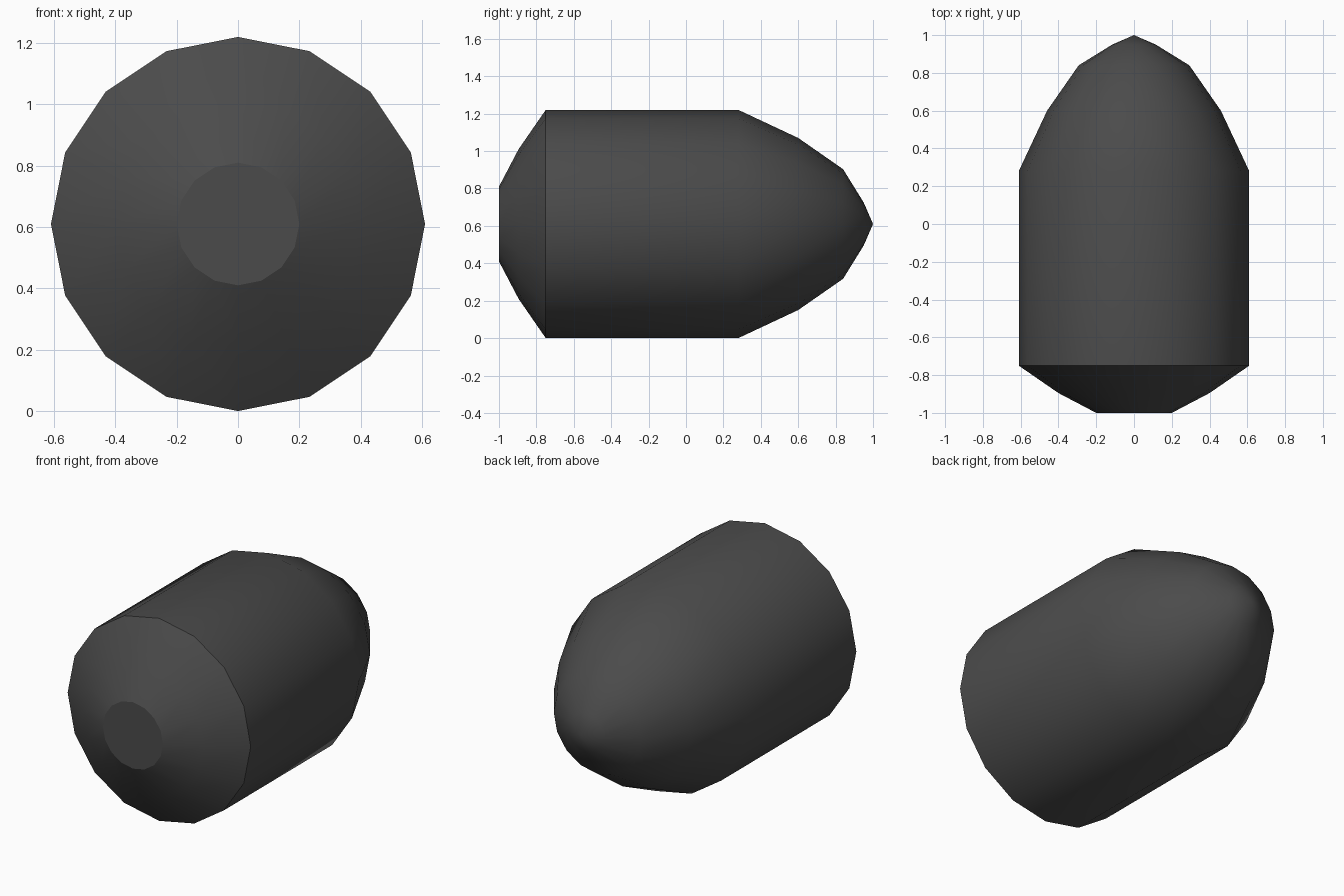
import bpy, bmesh, math

if "Cube" in bpy.data.objects:
    bpy.data.objects.remove(bpy.data.objects["Cube"])

SIDES = 16
R = 0.61  # body radius, also height of the axis

# (y, radius) from the rear cap to the nose
profile = [(-1.0, 0.20), (-0.895, 0.40), (-0.75, R), (0.28, R),
           (0.60, 0.46), (0.84, 0.293), (0.95, 0.115)]

mat = bpy.data.materials.new("dark grey")
mat.diffuse_color = (0.07, 0.07, 0.07, 1)
mat.use_nodes = True
mat.node_tree.nodes["Principled BSDF"].inputs["Base Color"].default_value = mat.diffuse_color

bm = bmesh.new()
rings = []
for y, r in profile:
    rings.append([bm.verts.new((r * math.cos(2 * math.pi * i / SIDES), y,
                                R + r * math.sin(2 * math.pi * i / SIDES)))
                  for i in range(SIDES)])

# Rounded base, cylinder and ogive nose
for a, b in zip(rings, rings[1:]):
    for i in range(SIDES):
        j = (i + 1) % SIDES
        bm.faces.new((a[i], a[j], b[j], b[i]))
# Flat rear cap and pointed tip
bm.faces.new(rings[0])
tip = bm.verts.new((0, 1.0, R))
for i in range(SIDES):
    bm.faces.new((rings[-1][i], rings[-1][(i + 1) % SIDES], tip))
bmesh.ops.recalc_face_normals(bm, faces=bm.faces[:])

# Smooth shading with crisp edges round the cap and base rim
for f in bm.faces:
    f.smooth = True
for ring in (rings[0], rings[2]):
    for i in range(SIDES):
        bm.edges.get((ring[i], ring[(i + 1) % SIDES])).smooth = False

mesh = bpy.data.meshes.new("bullet_body")
bm.to_mesh(mesh)
bm.free()
mesh.materials.append(mat)
bpy.context.collection.objects.link(bpy.data.objects.new("bullet_body", mesh))
